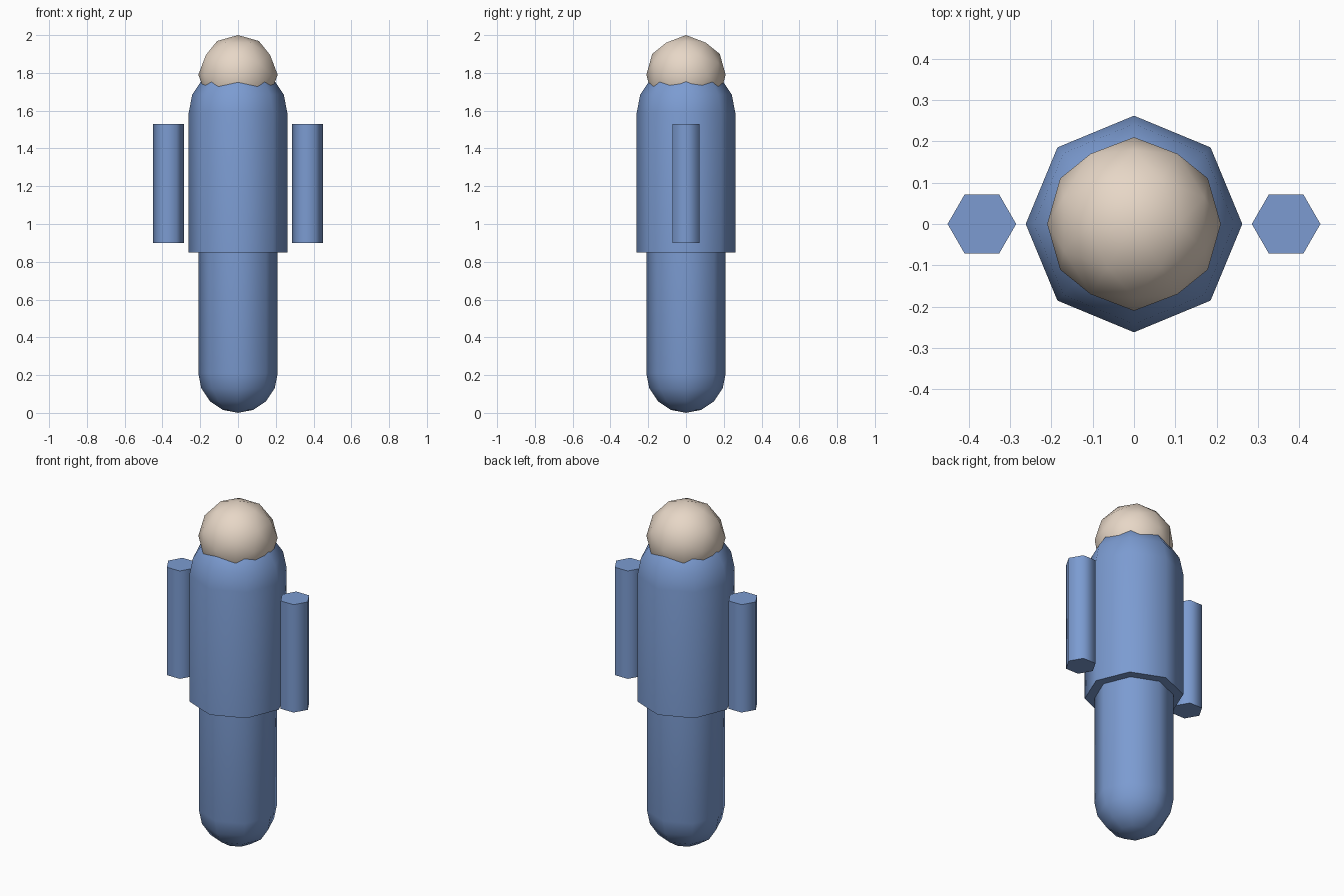
import bpy, bmesh, math
from math import sin, cos, pi, radians

if "Cube" in bpy.data.objects:
    bpy.data.objects.remove(bpy.data.objects["Cube"])


def material(name, rgb):
    m = bpy.data.materials.new(name)
    m.diffuse_color = (*rgb, 1)
    m.use_nodes = True
    m.node_tree.nodes["Principled BSDF"].inputs["Base Color"].default_value = m.diffuse_color
    return m


BLUE = material("blue_cloth", (0.20, 0.33, 0.64))
SKIN = material("skin", (0.80, 0.68, 0.57))


def finish(name, bm, mat, loc=(0, 0, 0)):
    bmesh.ops.recalc_face_normals(bm, faces=bm.faces)
    me = bpy.data.meshes.new(name)
    bm.to_mesh(me)
    bm.free()
    me.materials.append(mat)
    ob = bpy.data.objects.new(name, me)
    ob.location = loc
    bpy.context.collection.objects.link(ob)
    bpy.ops.object.select_all(action='DESELECT')
    ob.select_set(True)
    bpy.context.view_layer.objects.active = ob
    bpy.ops.object.shade_smooth_by_angle(angle=radians(70))
    return ob


def lathe(name, profile, sides, mat, loc=(0, 0, 0)):
    """Turn (radius, z) points around z; radius 0 makes a pole, open ends get caps."""
    bm = bmesh.new()
    rings = []
    for r, z in profile:
        n = sides if r > 1e-6 else 1
        rings.append([bm.verts.new((r * cos(2 * pi * i / sides), r * sin(2 * pi * i / sides), z))
                      for i in range(n)])
    for a, b in zip(rings, rings[1:]):
        for i in range(sides):
            j = (i + 1) % sides
            quad = [a[i % len(a)], a[j % len(a)], b[j % len(b)], b[i % len(b)]]
            bm.faces.new(list(dict.fromkeys(quad)))
    for ring in (rings[0], rings[-1]):
        if len(ring) > 2:
            bm.faces.new(ring)
    return finish(name, bm, mat, loc)


def dome(r, centre, direction):
    """Quarter-circle profile from the rim to the pole."""
    pts = [(r * cos(i * pi / 8), centre + direction * r * sin(i * pi / 8)) for i in range(4)]
    return pts + [(0, centre + direction * r)]


# Legs: one rounded column
R_LEG = 0.21
lathe("legs", dome(R_LEG, R_LEG, -1)[::-1] + [(R_LEG, 0.86)], 8, BLUE)

# Torso: flat bottom, domed shoulders
R_BODY = 0.262
lathe("torso", [(R_BODY, 0.85)] + dome(R_BODY, 1.585, 1), 8, BLUE)

# Arms: hexagonal prisms on both sides
for side, label in ((-1, "left"), (1, "right")):
    lathe("arm_" + label, [(0.083, 0.90), (0.083, 1.53)], 6, BLUE, (side * 0.368, 0, 0))

# Head: once-subdivided icosahedron with its axes along x, y, z
bm = bmesh.new()
phi = (1 + 5 ** 0.5) / 2
for a in (-1, 1):
    for b in (-1, 1):
        for p in ((phi * a, b, 0), (b, 0, phi * a), (0, phi * a, b)):
            bm.verts.new(p)
bmesh.ops.convex_hull(bm, input=bm.verts)
bmesh.ops.subdivide_edges(bm, edges=bm.edges, cuts=1, use_grid_fill=True)
for v in bm.verts:
    v.co = v.co.normalized() * 0.21
finish("head", bm, SKIN, (0, 0, 1.79))
